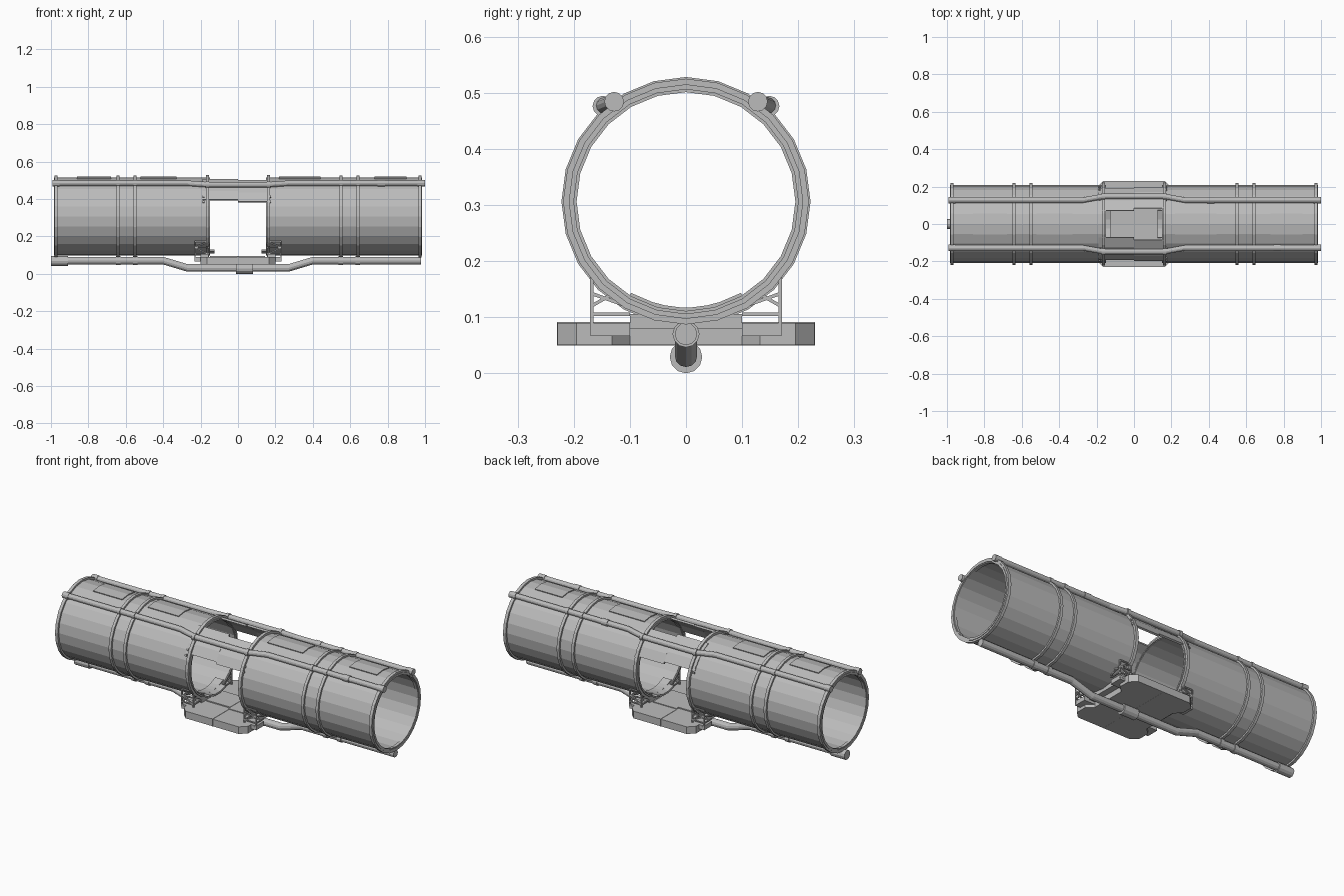
import bpy, bmesh, math
from mathutils import Vector

cube = bpy.data.objects.get("Cube")
if cube:
    bpy.data.objects.remove(cube, do_unlink=True)

grey = bpy.data.materials.new("light_grey_metal")
grey.use_nodes = True
colour = (0.5, 0.5, 0.5, 1)
grey.diffuse_color = colour
grey.node_tree.nodes["Principled BSDF"].inputs["Base Color"].default_value = colour

AXIS = 0.306    # height of the tunnel axis
SIDES = 24


def finish(name, bm):
    bmesh.ops.recalc_face_normals(bm, faces=bm.faces)
    mesh = bpy.data.meshes.new(name)
    bm.to_mesh(mesh)
    bm.free()
    mesh.materials.append(grey)
    obj = bpy.data.objects.new(name, mesh)
    bpy.context.collection.objects.link(obj)
    return obj


def shell(name, x0, x1, inner, outer, a0=0, a1=360):
    """Curved plate about the tunnel axis; angles in degrees from the top, towards +y."""
    bm = bmesh.new()
    full = a1 - a0 >= 360
    steps = SIDES if full else max(1, round((a1 - a0) * SIDES / 360))
    rows = []
    for i in range(steps if full else steps + 1):
        a = math.radians(a0 + (a1 - a0) * i / steps)
        rows.append([bm.verts.new((x, r * math.sin(a), AXIS + r * math.cos(a)))
                     for x, r in ((x0, inner), (x1, inner), (x1, outer), (x0, outer))])
    for i in range(steps):
        a, b = rows[i], rows[(i + 1) % len(rows)]
        for k in range(4):
            j = (k + 1) % 4
            bm.faces.new((a[k], a[j], b[j], b[k]))
    if not full:
        bm.faces.new(rows[0])
        bm.faces.new(rows[-1])
    return finish(name, bm)


def box(name, x0, x1, y0, y1, z0, z1):
    bm = bmesh.new()
    bmesh.ops.create_cube(bm, size=1)
    for v in bm.verts:
        v.co = ((x0 + x1) / 2 + v.co.x * (x1 - x0),
                (y0 + y1) / 2 + v.co.y * (y1 - y0),
                (z0 + z1) / 2 + v.co.z * (z1 - z0))
    return finish(name, bm)


def pipe(name, points, radius, sides=12):
    """Capped pipe running mostly along x, mitred at its bends."""
    bm = bmesh.new()
    pts = [Vector(p) for p in points]
    rings = []
    for i, p in enumerate(pts):
        d = (pts[min(i + 1, len(pts) - 1)] - pts[max(i - 1, 0)]).normalized()
        u = d.cross(Vector((0, 1, 0))).normalized()
        w = d.cross(u)
        rings.append([bm.verts.new(p + radius * (u * math.cos(t) + w * math.sin(t)))
                      for t in (math.tau * k / sides for k in range(sides))])
    for a, b in zip(rings, rings[1:]):
        for k in range(sides):
            j = (k + 1) % sides
            bm.faces.new((a[k], a[j], b[j], b[k]))
    bm.faces.new(rings[0])
    bm.faces.new(rings[-1])
    return finish(name, bm)


def bars(name, segments, width):
    """Thin square bars joined into one frame."""
    bm = bmesh.new()
    for a, b in segments:
        a, b = Vector(a), Vector(b)
        turn = (b - a).to_track_quat('Z', 'Y')
        made = bmesh.ops.create_cube(bm, size=1)["verts"]
        for v in made:
            local = Vector((v.co.x * width, v.co.y * width, v.co.z * (b - a).length))
            v.co = (a + b) / 2 + turn @ local
    return finish(name, bm)


# Tunnel halves with flanges and ring bands
for side, s in (("right", -1), ("left", 1)):
    def span(a, b):
        return sorted((s * a, s * b))
    shell(side + "_tunnel", *span(0.15, 0.985), 0.2, 0.209)
    shell(side + "_end_flange", *span(0.965, 0.982), 0.195, 0.219)
    shell(side + "_gap_flange", *span(0.155, 0.172), 0.197, 0.222)
    for n, x in (("outer", 0.642), ("inner", 0.552)):
        shell(f"{side}_{n}_band", *span(x - 0.008, x + 0.008), 0.199, 0.219)
    # Curved cradle floor and support below the gap end
    shell(side + "_cradle_floor", *span(0.125, 0.21), 0.19, 0.2, 158, 202)
    shell(side + "_cradle_lining", *span(0.16, 0.21), 0.19, 0.2, 149, 211)
    box(side + "_cradle_block", *span(0.155, 0.2), -0.1, 0.1, 0.08, 0.106)

# Raised roof panels
for i, (x0, x1) in enumerate(((-0.86, -0.68), (-0.52, -0.33), (0.22, 0.44), (0.73, 0.9))):
    shell(f"roof_panel_{i + 1}", x0, x1, 0.205, 0.214, -15, 15)

# Shoulder plates bridging the gap, leaving the roof open
for side, s in (("front", -1), ("back", 1)):
    for n, x0, x1, a0, a1 in (("long", -0.19, 0, 20, 65), ("short", 0, 0.165, 24, 68)):
        shell(f"{side}_{n}_bridge_plate", x0, x1, 0.202, 0.213, *sorted((s * a0, s * a1)))
    for x in (-0.185, 0.172):
        for k, a in enumerate((38, 60, 68)):
            mid = s * a
            shell(f"{side}_plate_bolt", x - 0.005, x + 0.005, 0.205, 0.217, mid - 1.5, mid + 1.5)

# Upper pipes with sleeves, couplers and clamps
for side, s, joint in (("front", -1, 0.765), ("back", 1, 0.41)):
    lo, hi = (s * 0.128, 0.484), (s * 0.148, 0.476)
    pipe(side + "_upper_pipe",
         [(-0.985, *lo), (-0.27, *lo), (-0.16, *hi), (0.16, *hi), (0.27, *lo), (0.99, *lo)], 0.0145)
    for n, x0, x1 in (("right_sleeve", -0.992, -0.955), ("left_sleeve", 0.96, 1.0),
                      ("coupler", joint - 0.02, joint + 0.02)):
        pipe(f"{side}_upper_{n}", [(x0, *lo), (x1, *lo)], 0.0175)
    for x in (-0.165, 0.165):
        pipe(side + "_pipe_clamp", [(x - 0.009, *hi), (x + 0.009, *hi)], 0.0185)
    for x in (-0.642, -0.552, 0.552, 0.642):
        pipe(side + "_band_clamp", [(x - 0.008, *lo), (x + 0.008, *lo)], 0.0175)

# Lower pipe dipping beneath the platform
pipe("lower_pipe", [(-0.99, 0, 0.07), (-0.4, 0, 0.07), (-0.27, 0, 0.031),
                    (0.27, 0, 0.031), (0.4, 0, 0.07), (0.978, 0, 0.07)], 0.02)
pipe("lower_pipe_sleeve", [(-1, 0, 0.068), (-0.91, 0, 0.068)], 0.026)
pipe("lower_pipe_coupler", [(-0.01, 0, 0.029), (0.08, 0, 0.029)], 0.029)
for x in (-0.64, -0.55, 0.55, 0.64):
    pipe("lower_pipe_clamp", [(x - 0.012, 0, 0.07), (x + 0.012, 0, 0.07)], 0.024)

# Platform with chamfered corners and a recess at each end
quarter = [(0.165, 0.1), (0.2, 0.132), (0.2, 0.195), (0.165, 0.229)]
outline = (quarter + [(-x, y) for x, y in reversed(quarter)]
           + [(-x, -y) for x, y in quarter] + [(x, -y) for x, y in reversed(quarter)])
bm = bmesh.new()
base = bm.faces.new([bm.verts.new((x, y, 0.05)) for x, y in outline])
top = bmesh.ops.extrude_face_region(bm, geom=[base])["geom"]
for v in top:
    if isinstance(v, bmesh.types.BMVert):
        v.co.z = 0.09
finish("platform", bm)
box("platform_seam", -0.004, 0.004, -0.2295, 0.2295, 0.0495, 0.0915)
box("deck_step_long", -0.15, 0, -0.07, 0.07, 0.089, 0.096)
box("deck_step_short", 0, 0.145, -0.085, 0.085, 0.089, 0.094)

# Lattice supports between platform and tunnel
for sx, side in ((-1, "right"), (1, "left")):
    for sy, end in ((-1, "front"), (1, "back")):
        segs = []
        a, b = sx * 0.158, sx * 0.23
        y, yin = sy * 0.168, sy * 0.1
        for x in (a, b):
            segs.append(((x, y, 0.075), (x, y, 0.176)))
            segs.append(((x, y, 0.105), (x, yin, 0.105)))
            segs.append(((x, y, 0.12), (x, sy * 0.125, 0.145)))
            segs.append(((x, y, 0.142), (x, yin, 0.118)))
        for z in (0.08, 0.105, 0.14, 0.174):
            segs.append(((a, y, z), (b, y, z)))
        segs.append(((a, y, 0.105), (b, y, 0.14)))
        segs.append(((b, y, 0.14), (a, y, 0.174)))
        bars(f"{end}_{side}_lattice", segs, 0.006)
        box(f"{end}_{side}_foot", *sorted((sx * 0.15, sx * 0.232)),
            *sorted((sy * 0.1, sy * 0.17)), 0.066, 0.09)
